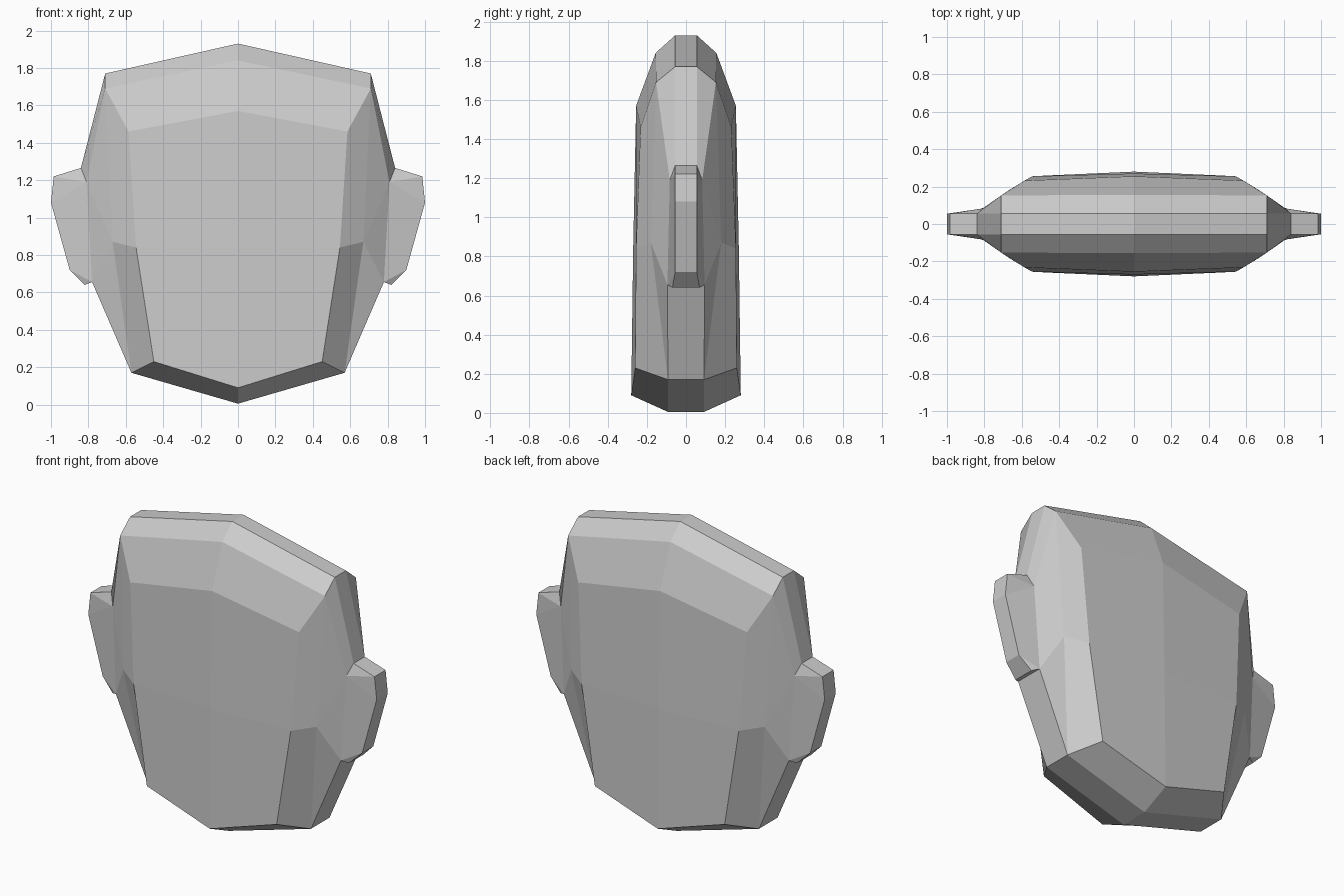
import bpy, bmesh
from mathutils import Matrix

if "Cube" in bpy.data.objects:
    bpy.data.objects.remove(bpy.data.objects["Cube"])

bm = bmesh.new()


def row(*pts):
    """Verts from (x, half depth, z), placed on the front (-y) side."""
    return [bm.verts.new((x, -d, z)) for x, d, z in pts]


def strip(a, b):
    for i in range(len(a) - 1):
        bm.faces.new((a[i], a[i + 1], b[i + 1], b[i]))


# One quarter of the head: front face, in two columns from top to bottom
mid = row((0, .255, 1.57), (0, .27, .84), (0, .28, .09))
face = row((.585, .232, 1.46), (.545, .255, .84), (.45, .26, .23))
strip(mid, face)

# Bevel around the face
crown = row((0, .155, 1.84), (.71, .153, 1.69))
cheek, temple, lobe = row((.67, .18, .87), (.81, .083, 1.19), (.78, .095, .655))
jaw, chin = row((.57, .092, .17), (0, .092, .005))
strip([mid[0], face[0]], crown)
strip(face, [crown[1], cheek, jaw])
strip([face[2], mid[2]], [jaw, chin])
for tri in ((crown[1], cheek, temple), (cheek, lobe, temple), (cheek, jaw, lobe)):
    bm.faces.new(tri)

# Top edge and ear outline
c0, c1, c2 = row((0, .055, 1.93), (.71, .055, 1.77), (.84, .055, 1.265))
e0, e1, e2, e3 = row((.985, .055, 1.22), (1.0, .055, 1.08),
                     (.90, .055, .72), (.82, .07, .64))
strip([*crown, temple], [c0, c1, c2])
for f in ((temple, c2, e0), (temple, e0, e1), (temple, e1, e2, lobe), (lobe, e2, e3)):
    bm.faces.new(f)

# Flat rim to the centre plane
rim = [c0, c1, c2, e0, e1, e2, e3, lobe, jaw, chin]
strip(rim, row(*[(v.co.x, 0, v.co.z) for v in rim]))

# Mirror to the other side and the back
for axis in 'XY':
    bmesh.ops.mirror(bm, geom=bm.verts[:] + bm.edges[:] + bm.faces[:],
                     matrix=Matrix.Identity(4), merge_dist=0.0001, axis=axis)
    bmesh.ops.remove_doubles(bm, verts=bm.verts[:], dist=0.0001)
bmesh.ops.recalc_face_normals(bm, faces=bm.faces[:])

mesh = bpy.data.meshes.new("flat_head")
bm.to_mesh(mesh)
bm.free()
bpy.context.collection.objects.link(bpy.data.objects.new("flat_head", mesh))
